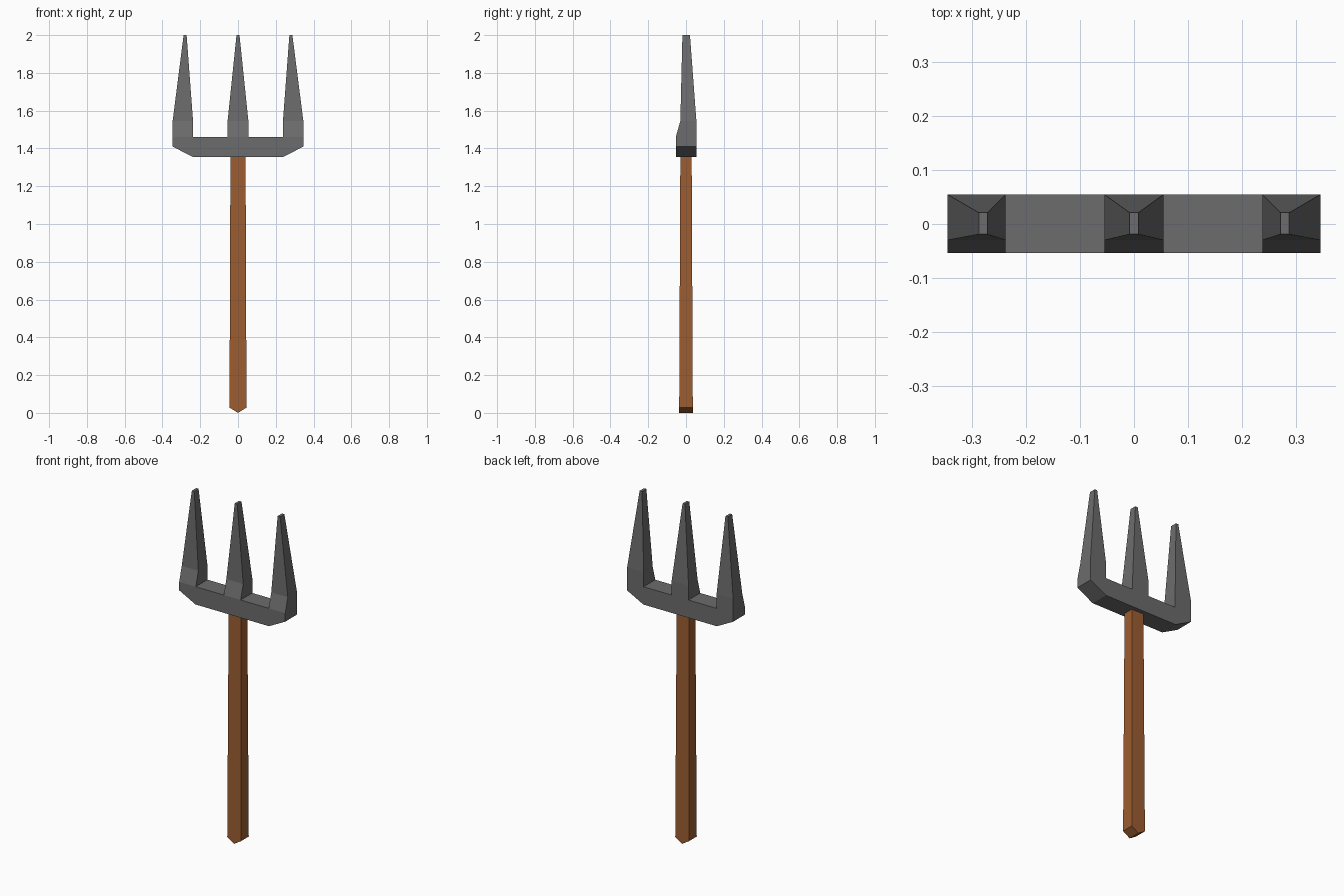
import bpy, bmesh
from mathutils import Vector

if "Cube" in bpy.data.objects:
    bpy.data.objects.remove(bpy.data.objects["Cube"])


def material(name, color):
    mat = bpy.data.materials.new(name)
    mat.diffuse_color = color
    mat.use_nodes = True
    mat.node_tree.nodes["Principled BSDF"].inputs["Base Color"].default_value = mat.diffuse_color
    return mat


def finish(bm, name, mat):
    bmesh.ops.recalc_face_normals(bm, faces=bm.faces)
    mesh = bpy.data.meshes.new(name)
    bm.to_mesh(mesh)
    bm.free()
    obj = bpy.data.objects.new(name, mesh)
    mesh.materials.append(mat)
    bpy.context.collection.objects.link(obj)
    return obj


def slab(profile, y0, y1):
    """Extrude an x-z outline along y."""
    bm = bmesh.new()
    face = bm.faces.new([bm.verts.new((x, y0, z)) for x, z in profile])
    ext = bmesh.ops.extrude_face_region(bm, geom=[face], use_keep_orig=True)
    for v in ext["geom"]:
        if isinstance(v, bmesh.types.BMVert):
            v.co.y = y1
    return bm


def raise_face(bm, face, x, y, z):
    """Extrude a top face up to the rectangle x range, y range at height z."""
    mid = face.calc_center_median()
    face = bmesh.ops.extrude_discrete_faces(bm, faces=[face])["faces"][0]
    for v in face.verts:
        v.co = Vector((x[v.co.x > mid.x], y[v.co.y > mid.y], z))
    return face


# Fork head: crossbar whose top edge is divided where the tines rise
half = [(0.24, 1.355), (0.346, 1.41), (0.346, 1.46), (0.238, 1.46), (0.055, 1.46)]
outline = half + [(-x, z) for x, z in reversed(half)]
bm = slab(outline, -0.054, 0.055)
bm.normal_update()

# Three tines: short shoulder leaning off the front, then a long tapered point
for x0, x1, tip in ((-0.346, -0.238, -0.28), (-0.055, 0.055, 0), (0.238, 0.346, 0.28)):
    base = next(f for f in bm.faces if len(f.verts) == 4
                and all(abs(v.co.z - 1.46) < 1e-4 for v in f.verts)
                and x0 < f.calc_center_median().x < x1)
    shoulder = raise_face(bm, base, (x0, x1), (-0.03, 0.055), 1.545)
    raise_face(bm, shoulder, (tip - 0.008, tip + 0.008), (-0.019, 0.021), 2.0)
finish(bm, "fork_head", material("dark_iron", (0.15, 0.15, 0.15, 1)))

# Handle: slightly tapered square shaft with a wedge-shaped foot
bm = slab([(0, 0), (0.045, 0.028), (0.04, 1.38), (-0.04, 1.38), (-0.045, 0.028)],
          -0.036, 0.036)
for v in bm.verts:
    if v.co.z > 1:
        v.co.y *= 0.83
finish(bm, "handle", material("wood", (0.34, 0.11, 0.03, 1)))
